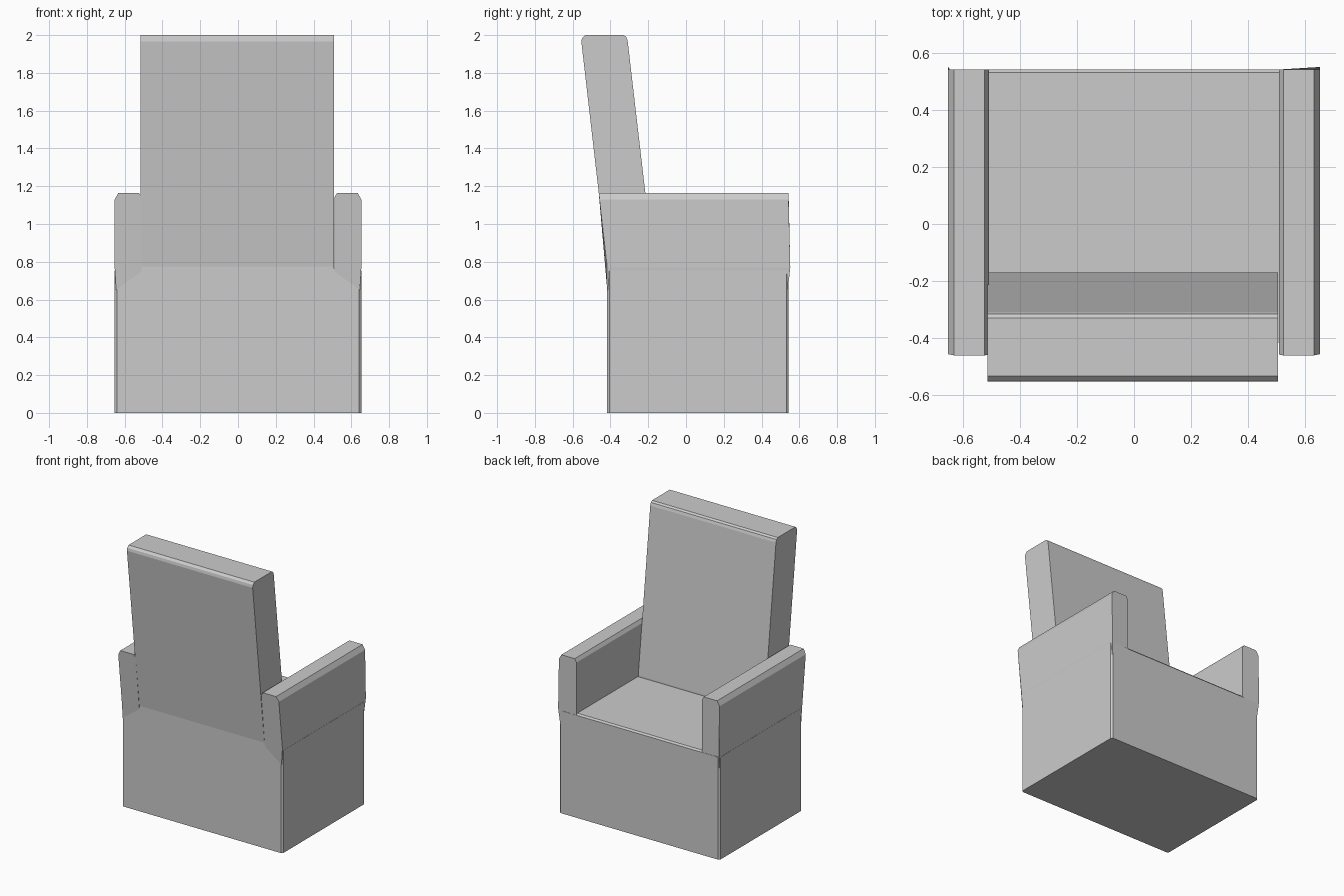
import bpy, bmesh

cube = bpy.data.objects.get("Cube")
if cube:
    bpy.data.objects.remove(cube, do_unlink=True)

# Upholstery colour
grey = bpy.data.materials.new("grey_upholstery")
grey.use_nodes = True
colour = (0.6, 0.6, 0.6, 1)
grey.diffuse_color = colour
grey.node_tree.nodes["Principled BSDF"].inputs["Base Color"].default_value = colour


def loft(name, start, end):
    """Solid between two matching loops of points."""
    bm = bmesh.new()
    a = [bm.verts.new(p) for p in start]
    b = [bm.verts.new(p) for p in end]
    bm.faces.new(a)
    bm.faces.new(b)
    for i in range(len(a)):
        j = (i + 1) % len(a)
        bm.faces.new((a[i], a[j], b[j], b[i]))
    bmesh.ops.recalc_face_normals(bm, faces=bm.faces)
    mesh = bpy.data.meshes.new(name)
    bm.to_mesh(mesh)
    bm.free()
    mesh.materials.append(grey)
    obj = bpy.data.objects.new(name, mesh)
    bpy.context.collection.objects.link(obj)
    return obj


SEAT, BEND, ARM_TOP = 0.765, 0.775, 1.165
BACK_Y, FRONT_Y, SIDE_X = -0.417, 0.543, 0.653


def rear(z):
    """Rear line: upright on the base, leaning backwards above it."""
    return BACK_Y - max(0, z - BEND) * 0.115


# Base block with narrow chamfers on the upright corners
c = 0.012
quarter = [(SIDE_X, FRONT_Y - c), (SIDE_X - c, FRONT_Y)]
outline = quarter + [(-x, y) for x, y in reversed(quarter)]
outline += [(-SIDE_X, BACK_Y + c), (-SIDE_X + c, BACK_Y),
            (SIDE_X - c, BACK_Y), (SIDE_X, BACK_Y + c)]
loft("base", [(x, y, 0) for x, y in outline],
     [(x, y, SEAT - 0.012) for x, y in outline])

# Seat top with an eased front edge
seat = [(BACK_Y, SEAT - 0.012), (FRONT_Y, SEAT - 0.012),
        (FRONT_Y - 0.01, SEAT), (BACK_Y, SEAT)]
loft("seat", [(-0.54, y, z) for y, z in seat], [(0.54, y, z) for y, z in seat])

# Armrests: (x, z, how far the front bulges)
arm = [(0.51, 0.75, 0), (0.51, 1.14, 0), (0.525, ARM_TOP, 0),
       (0.633, ARM_TOP, 0), (SIDE_X, 1.13, 0), (SIDE_X, 0.77, 0.009),
       (0.645, 0.65, -0.004)]
for name, s in (("left_armrest", 1), ("right_armrest", -1)):
    loft(name, [(s * x, rear(z), z) for x, z, _ in arm],
         [(s * x, FRONT_Y + b, z) for x, z, b in arm])

# Tall leaning backrest with a chamfered top
back = [(BACK_Y, 0.7), (rear(BEND), BEND), (-0.554, 1.965), (-0.55, 1.985),
        (-0.535, 2.0), (-0.33, 2.0), (-0.316, 1.99), (-0.309, 1.97),
        (-0.17, BEND), (-0.17, 0.7)]
loft("backrest", [(-0.515, y, z) for y, z in back],
     [(0.507, y, z) for y, z in back])
